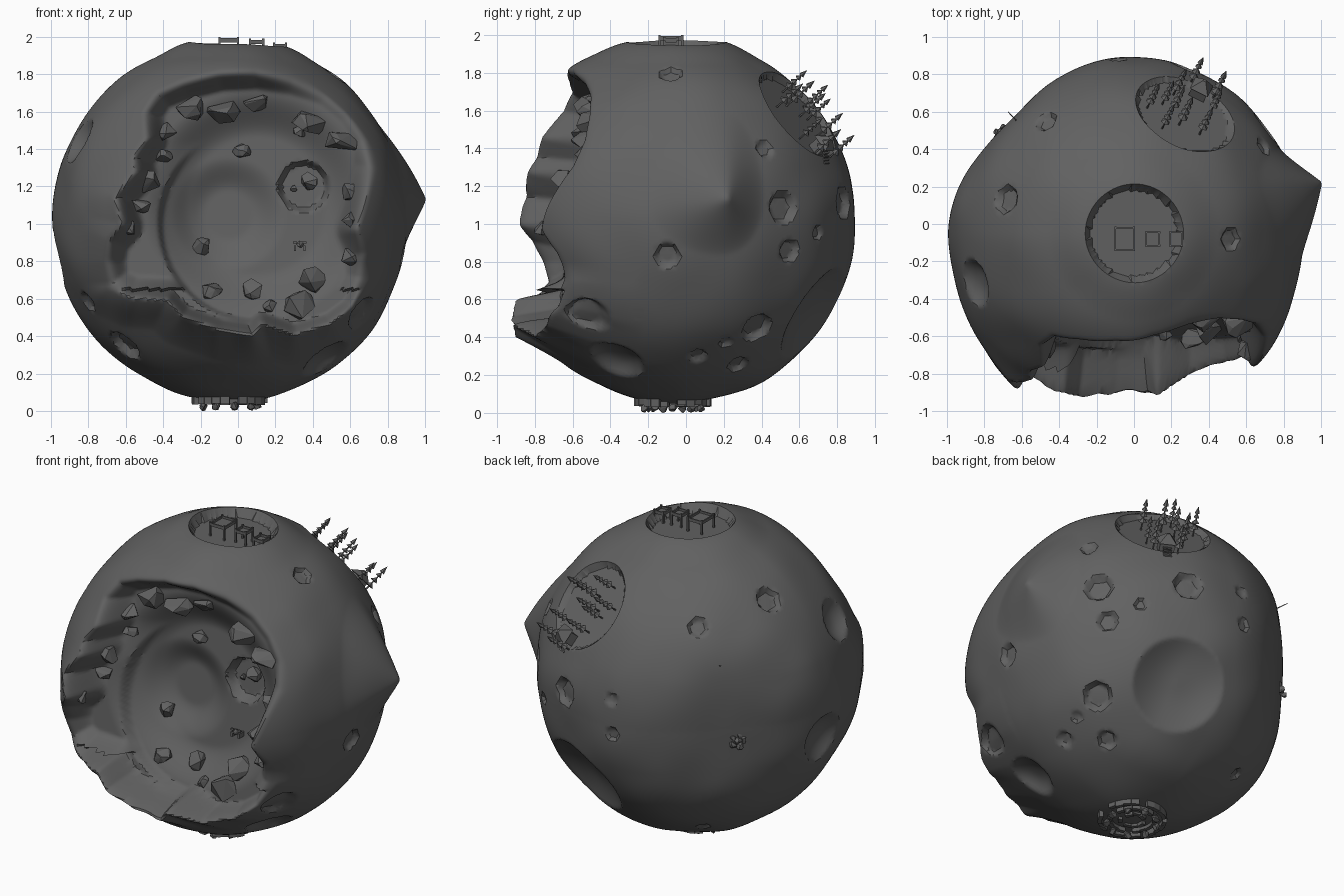
import bpy, bmesh, math, random
from mathutils import Vector, Matrix, noise

if "Cube" in bpy.data.objects:
    bpy.data.objects.remove(bpy.data.objects["Cube"])
random.seed(4)

C, R = Vector((-0.045, -0.05, 1.01)), 0.945
STONE = bpy.data.materials.new("dark grey stone")
STONE.diffuse_color = (0.12, 0.12, 0.12, 1)
STONE.use_nodes = True
STONE.node_tree.nodes["Principled BSDF"].inputs["Base Color"].default_value = STONE.diffuse_color


def finish(name, bm, smooth=None):
    me = bpy.data.meshes.new(name)
    bm.to_mesh(me)
    bm.free()
    ob = bpy.data.objects.new(name, me)
    bpy.context.collection.objects.link(ob)
    me.materials.append(STONE)
    if smooth:
        bpy.ops.object.select_all(action='DESELECT')
        ob.select_set(True)
        bpy.context.view_layer.objects.active = ob
        bpy.ops.object.shade_smooth_by_angle(angle=math.radians(smooth))
    return ob


# directions on the globe, given as offsets (u, v) seen along a viewing axis
V = Vector
AXES = {'front': (V((1, 0, 0)), V((0, 0, 1)), V((0, -1, 0))),
        'top': (V((1, 0, 0)), V((0, 1, 0)), V((0, 0, 1))),
        'left_back': (V((-.707, -.707, 0)), V((.3, -.3, .91)), V((-.64, .64, .42))),
        'right_back': (V((-.707, .707, 0)), V((.3, .3, .91)), V((.64, .64, -.42)))}


def direction(view, u, v):
    a, b, c = AXES[view]
    return (a * u + b * v + c * math.sqrt(max(0, R * R - u * u - v * v))).normalized()


CRATERS = [('top', .55, -.03, .06), ('front', -.56, -.66, .1), ('front', -.76, -.43, .06),
           ('top', -.63, .18, .08), ('top', -.42, .59, .06), ('left_back', .75, .23, .13),
           ('left_back', -.63, -.13, .04), ('left_back', -.63, -.34, .045), ('left_back', .64, -.45, .16),
           ('right_back', -.13, .46, .09), ('right_back', .39, .45, .09), ('right_back', -.08, .25, .065),
           ('right_back', .12, .34, .04), ('right_back', .33, -.14, .28), ('right_back', -.15, -.19, .09),
           ('right_back', -.36, -.42, .05), ('right_back', -.11, -.44, .06), ('right_back', -.28, -.3, .035),
           ('right_back', -.58, -.6, .14), ('right_back', -.78, -.35, .1), ('right_back', .6, -.63, .04),
           ('right_back', -.69, .1, .07), ('right_back', -.19, .7, .05)]
PITS = [(direction(w, u, v), r) for w, u, v, r in CRATERS]
GROVE, GROVE_D = direction('top', .33, .66), 0.888     # flat crater with trees
PLATEAU = V((.05, 0, 1)).normalized()
CUTS = [(GROVE, .30, GROVE_D), (PLATEAU, .27, .895)]
SPIKE = V((1.04, .27, .12)).normalized()
# broad swellings and dents: direction, angular size, height
SWELLS = [(V((-.7, .7, -.05)).normalized(), .8, -.085), (V((.72, -.7, .1)).normalized(), .65, .05),
          (V((-.7, -.7, .05)).normalized(), .6, .035), (V((0, -.6, .8)).normalized(), .45, .025)]

# outline of the broken-open front, in x and z
RIM = [(.1, 1.84), (-.1, 1.83), (-.3, 1.78), (-.45, 1.72), (-.52, 1.6), (-.5, 1.46), (-.57, 1.36),
       (-.56, 1.28), (-.67, 1.15), (-.63, 1.0), (-.7, .92), (-.72, .8), (-.7, .66), (-.57, .6),
       (-.38, .59), (-.3, .5), (-.1, .43), (.08, .4), (.13, .46), (.3, .4), (.5, .46), (.62, .55),
       (.7, .7), (.7, .85), (.65, .97), (.69, 1.1), (.75, 1.3), (.74, 1.47), (.65, 1.63), (.5, 1.75), (.3, 1.81)]


def rim_distance(x, z):
    """Distance to the rim, positive inside it."""
    inside, best = False, 9.0
    for i, (x1, z1) in enumerate(RIM):
        x0, z0 = RIM[i - 1]
        dx, dz = x1 - x0, z1 - z0
        t = min(1, max(0, ((x - x0) * dx + (z - z0) * dz) / (dx * dx + dz * dz)))
        best = min(best, math.hypot(x - x0 - t * dx, z - z0 - t * dz))
        if (z0 > z) != (z1 > z) and x < x0 + (z - z0) * dx / dz:
            inside = not inside
    return best if inside else -best


def step(a, b, t):
    t = min(1, max(0, (t - a) / (b - a)))
    return t * t * (3 - 2 * t)


def floor_y(x, z):
    y = -.50 - .10 * (1.6 - z)
    y += .12 * step(.62, .36, math.hypot(x - .1, z - 1.1))           # floor deepens inward
    ledge = step(.50, .53, math.hypot(x - .1, z - 1.0))              # spiral ledge
    y -= .06 * ledge * step(.3, .05, x) * step(1.45, 1.15, z)
    y += .07 * step(.31, .12, math.hypot(x + .05, z - 1.05))         # central bowl
    y += .06 * step(.14, .11, math.hypot(x - .35, z - 1.2))          # small pit
    return y


def front_y(p):
    """Push a front point of the globe out into the lip, or back into the cavity."""
    d = rim_distance(p.x, p.z)
    near = max(0, 1 + min(d, 0) / .16) ** 1.5
    low = step(.8, .5, p.z) * (1.1 + .5 * step(.5, .65, p.x))
    left = .4 * step(-.4, -.6, p.x) * step(1.35, 1.1, p.z)
    y = p.y - near * max(low, left) * (.1 + .05 * noise.noise(V((p.x * 7, 0, 3))))
    if d > 0:
        y += max(0, floor_y(p.x, p.z) - y) * step(0, .13 if p.z > .65 else .07, d)
    return y


def globe_point(d):
    for n, size, plane in CUTS:                               # crisp round crater edges
        ang = d.angle(n)
        if abs(ang - size) < .011:
            side = (d - n * d.dot(n)).normalized()
            d = n * math.cos(size + .0005) + side * math.sin(size + .0005)
    r = R + .012 * noise.noise(d * 3.2) + .022 * max(0, d.z) + .012 * max(0, -d.z) ** 2
    r += .02 * step(.5, .27, d.angle(PLATEAU))
    for n, size, height in SWELLS:
        r += height * step(size, 0, d.angle(n))
    if d.x > .4:                                              # pointed ridge, steep at the back
        dy, dz = d.y - SPIKE.y, d.z - SPIKE.z
        a = math.hypot(dy / (.4 if dy < 0 else .24), dz / (.5 if dz > 0 else .3))
        r += .15 * max(0, 1 - a) ** 1.5
    for n, size in PITS:
        c = d.dot(n)
        if c > .9:
            a = math.acos(min(1, c)) * R / size
            if a < 1:
                shape = 1 - a ** 2.5 if size > .12 else step(1, .7, a)
                r -= (.36 if size > .2 else .45) * size * shape
    for n, size, plane in CUTS:
        if d.angle(n) < size:
            r = min(r, plane / d.dot(n))
    p = C + d * r
    if d.y < -.2:
        p.y = front_y(p)
    return p


# planetoid
bm = bmesh.new()
bmesh.ops.create_icosphere(bm, subdivisions=7, radius=1)
for v in bm.verts:
    v.co = globe_point(v.co.normalized())
finish("planetoid", bm, 35)


def rock(bm, pos, size, squash=(1, 1, 1)):
    pts = []
    for i in range(16):
        d = V([random.gauss(0, 1) for _ in range(3)]).normalized() * size * random.uniform(.9, 1.1)
        pts.append(bm.verts.new(V(pos) + V([d[k] * squash[k] for k in range(3)])))
    res = bmesh.ops.convex_hull(bm, input=pts)
    junk = [g for g in res['geom_interior'] if isinstance(g, bmesh.types.BMVert)]
    bmesh.ops.delete(bm, geom=junk, context='VERTS')


def box(bm, frame, pos, size):
    m = frame @ Matrix.Translation(pos) @ Matrix.Diagonal((*size, 1))
    bmesh.ops.create_cube(bm, size=1, matrix=m)


def cone(bm, frame, z0, z1, r0, r1, seg=6):
    bmesh.ops.create_cone(bm, cap_ends=True, segments=seg, radius1=r0, radius2=r1, depth=z1 - z0,
                          matrix=frame @ Matrix.Translation((0, 0, (z0 + z1) / 2)))


# boulders in the cavity: x, z, size
ROCKS = [(-.25, 1.62, .085), (-.08, 1.6, .09), (.1, 1.65, .065), (.38, 1.54, .095), (.55, 1.42, .09),
         (.32, 1.49, .04), (.02, 1.39, .05), (-.4, 1.5, .07), (-.4, 1.36, .055), (-.48, 1.23, .075),
         (-.52, 1.1, .06), (-.2, .88, .065), (.08, .65, .065), (.4, .7, .09), (.33, .57, .085),
         (.38, 1.23, .055), (.3, 1.19, .025), (.6, 1.17, .06), (.61, 1.02, .065), (.6, .82, .06),
         (-.14, .64, .06), (.17, .56, .04), (-.57, .98, .05)]
bm = bmesh.new()
for x, z, s in ROCKS:
    q = V((x, 0, z))
    q.y = C.y - math.sqrt(R * R - (x - C.x) ** 2 - (z - C.z) ** 2)
    q.y = front_y(q) - .3 * s
    rock(bm, q, s, (1, .9, random.uniform(.75, 1)))
finish("cavity_boulders", bm)

# small nest of stones on the left back
bm = bmesh.new()
n = direction('left_back', .1, -.47)
for i in range(6):
    off = .035 * (math.cos(i * 1.257) * AXES['left_back'][0] + math.sin(i * 1.257) * AXES['left_back'][1])
    rock(bm, globe_point(n) + (off if i else V()), .025)
finish("stone_nest", bm)

# pine trees standing in the flat crater
UP = GROVE.to_track_quat('Z', 'Y').to_matrix().to_4x4()


def grove_frame(x, y):
    z = C.z + (GROVE_D - GROVE.x * (x - C.x) - GROVE.y * (y - C.y)) / GROVE.z
    return Matrix.Translation((x, y, z)) @ UP


bm = bmesh.new()
for x, y in [(.30, .75), (.07, .62), (.15, .64), (.21, .69), (.41, .6), (.42, .67), (.35, .48),
             (.15, .51), (.24, .53), (.2, .60)]:
    f = grove_frame(x, y) @ Matrix.Scale(random.uniform(.8, 1.0), 4)
    cone(bm, f, -.01, .17, .006, .004, 5)
    for z, r in ((.06, .03), (.1, .026), (.14, .021)):
        cone(bm, f, z, z + .025, r, .004)
    cone(bm, f, .17, .22, .018, 0)
finish("pine_trees", bm)

# cabin among the trees
bm = bmesh.new()
f = grove_frame(.34, .69)
box(bm, f, (0, 0, .03), (.09, .07, .06))
bmesh.ops.create_cone(bm, cap_ends=True, segments=4, radius1=.075, radius2=.012, depth=.05,
                      matrix=f @ Matrix.Translation((0, 0, .085)) @ Matrix.Rotation(math.pi / 4, 4, 'Z'))
for i in range(4):
    box(bm, f, (0, -.045 - .014 * i, .035 - .01 * i), (.05, .012, .008))
finish("cabin", bm)

# furniture on the top plateau: x, top height, width, depth
bm = bmesh.new()
I = Matrix()
for x, top, w, d in ((-.05, 2.0, .1, .12), (.1, 1.99, .07, .07), (.225, 1.97, .065, .07)):
    low = 1.885
    for sx in (-1, 1):
        for sy in (-1, 1):
            box(bm, I, (x + sx * w / 2, -.08 + sy * d / 2, (top + low) / 2), (.011, .011, top - low))
        box(bm, I, (x + sx * w / 2, -.08, top - .014), (.008, d, .014))
        box(bm, I, (x, -.08 + sx * d / 2, top - .014), (w, .008, .014))
    box(bm, I, (x, -.08, top - .025), (w, d, .008))
finish("plateau_tables", bm)

# broken rings and pebbles under the globe
bm = bmesh.new()
for rad, count, skip in ((.19, 26, 5), (.13, 18, 6), (.07, 10, 4)):
    for i in range(count):
        if i % skip == 0:
            continue
        f = Matrix.Translation((C.x, C.y - .02, 0)) @ Matrix.Rotation(math.tau * i / count, 4, 'Z')
        box(bm, f, (rad, 0, .059), (.025, math.tau * rad / count * 1.02, random.uniform(.035, .055)))
for i in range(9):
    a = i * math.tau / 9
    rock(bm, (C.x + .15 * math.cos(a), C.y - .02 + .15 * math.sin(a), .025), .024)
finish("underside_rings", bm)

# thin stick on the left back
bm = bmesh.new()
n = V((-.6, .62, .42)).normalized()
cone(bm, Matrix.Translation(globe_point(n)) @ n.to_track_quat('Z', 'Y').to_matrix().to_4x4(), -.02, .07, .004, .002, 5)
finish("thin_stick", bm)

# small jagged figure in the cavity
bm = bmesh.new()
y0 = floor_y(.33, .88) - .02
rock(bm, (.33, y0 - .02, .89), .022)
for sx in (-1, 1):
    box(bm, I, (.33 + sx * .025, y0, .87), (.012, .06, .03))
    box(bm, I, (.33 + sx * .025, y0 - .02, .9), (.02, .012, .012))
finish("small_figure", bm)
